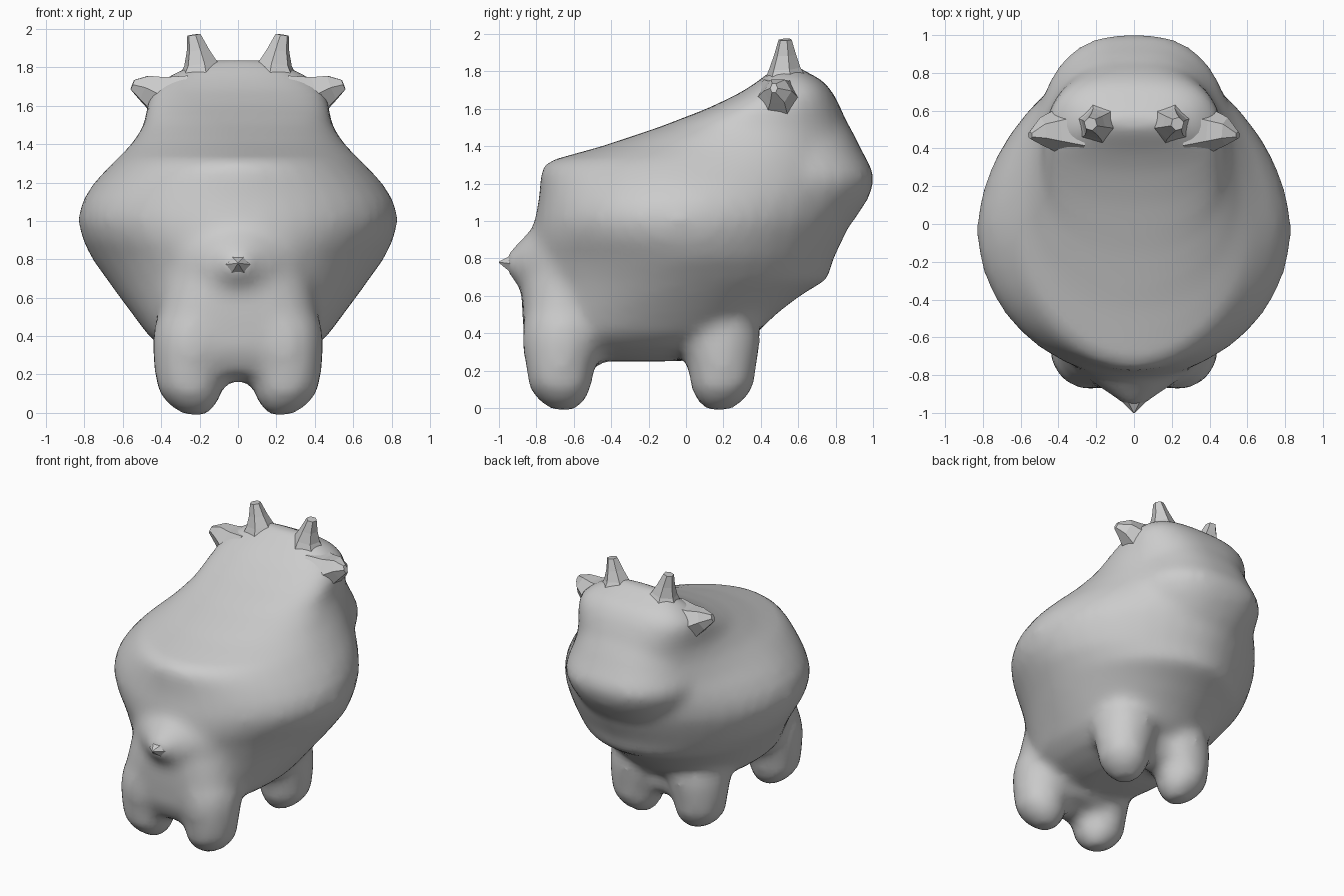
import bpy, bmesh, math
from mathutils import Vector


def spow(v, n):
    return math.copysign(abs(v) ** (2 / n), v)


def loft(bm, rings):
    """Skin a list of closed point rings and cap both ends."""
    loops = [[bm.verts.new(p) for p in ring] for ring in rings]
    n = len(loops[0])
    for a, b in zip(loops, loops[1:]):
        for i in range(n):
            j = (i + 1) % n
            bm.faces.new((a[i], a[j], b[j], b[i]))
    bm.faces.new(loops[0][::-1])
    bm.faces.new(loops[-1])


def egg(z, y0, y1, w, yc, n_rear, n_front, seg=40):
    """Horizontal slice with separate rear and front roundness."""
    pts = []
    for i in range(seg):
        t = 2 * math.pi * i / seg
        c, s = math.cos(t), math.sin(t)
        n, b = (n_front, y1 - yc) if s > 0 else (n_rear, yc - y0)
        pts.append((w * spow(c, n), yc + b * spow(s, n), z))
    return pts


def spike(bm, path, seg):
    """Tapered limb along (x, y, z, radius_a, radius_b) stations."""
    start, end = Vector(path[0][:3]), Vector(path[-1][:3])
    q = (end - start).to_track_quat('Z', 'Y')
    loft(bm, [[Vector(p[:3]) + q @ Vector((p[3] * math.cos(2 * math.pi * i / seg),
                                           p[4] * math.sin(2 * math.pi * i / seg), 0))
               for i in range(seg)] for p in path])


def finish(bm, name):
    bmesh.ops.recalc_face_normals(bm, faces=bm.faces)
    me = bpy.data.meshes.new(name)
    bm.to_mesh(me)
    bm.free()
    ob = bpy.data.objects.new(name, me)
    bpy.context.collection.objects.link(ob)
    return ob


# Body: slices z, rear y, front y, half width, widest y, roundness
SLICES = [
    (0.25, -0.42, -0.04, 0.14, -0.23, 2.0, 2.0),
    (0.28, -0.62, 0.15, 0.26, -0.22, 2.1, 2.1),
    (0.33, -0.76, 0.28, 0.38, -0.20, 2.2, 2.2),
    (0.40, -0.82, 0.38, 0.465, -0.18, 2.2, 2.2),
    (0.50, -0.84, 0.48, 0.54, -0.12, 2.0, 2.1),
    (0.60, -0.84, 0.61, 0.615, -0.08, 1.85, 2.0),
    (0.69, -0.84, 0.76, 0.68, -0.04, 1.8, 1.9),
    (0.80, -0.84, 0.79, 0.76, 0.00, 1.8, 1.85),
    (0.90, -0.83, 0.84, 0.81, -0.02, 1.9, 1.8),
    (1.00, -0.81, 0.88, 0.835, -0.03, 2.0, 1.8),
    (1.10, -0.79, 0.92, 0.815, -0.02, 2.0, 1.75),
    (1.20, -0.78, 0.95, 0.75, 0.00, 1.95, 1.75),
    (1.27, -0.78, 0.94, 0.685, 0.00, 1.85, 1.85),
    (1.32, -0.74, 0.93, 0.635, 0.02, 1.85, 2.0),
    (1.40, -0.45, 0.90, 0.555, 0.14, 2.0, 2.2),
    (1.50, -0.15, 0.87, 0.49, 0.30, 2.2, 2.4),
    (1.60, 0.11, 0.83, 0.475, 0.42, 2.3, 2.5),
    (1.68, 0.28, 0.79, 0.45, 0.50, 2.4, 2.6),
    (1.75, 0.39, 0.735, 0.37, 0.53, 2.5, 2.7),
    (1.80, 0.45, 0.64, 0.27, 0.54, 2.5, 2.7),
    (1.84, 0.51, 0.57, 0.17, 0.54, 2.5, 2.5),
]
# Blunt muzzle wedge fused to the front of the body
MUZZLE = [
    (0.92, 0.20, 0.83, 0.40, 0.30, 2, 2.2),
    (1.02, 0.20, 0.91, 0.47, 0.30, 2, 2.3),
    (1.12, 0.20, 0.975, 0.51, 0.30, 2, 2.4),
    (1.21, 0.20, 1.01, 0.53, 0.30, 2, 2.5),
    (1.27, 0.20, 1.00, 0.52, 0.30, 2, 2.5),
    (1.35, 0.20, 0.955, 0.49, 0.30, 2, 2.5),
    (1.50, 0.20, 0.88, 0.45, 0.30, 2, 2.5),
]
# Square haunches above the rear legs
HAUNCH = [
    (0.20, -0.80, -0.50, 0.36, -0.60, 3, 2),
    (0.32, -0.86, -0.40, 0.41, -0.60, 3.2, 2),
    (0.50, -0.875, -0.30, 0.42, -0.55, 3.2, 2),
    (0.65, -0.88, -0.30, 0.41, -0.50, 2.6, 2),
    (0.80, -0.865, -0.30, 0.40, -0.50, 2.1, 2),
    (0.95, -0.825, -0.30, 0.38, -0.50, 2, 2),
]
bm = bmesh.new()
for table in (SLICES, MUZZLE, HAUNCH):
    loft(bm, [egg(*s) for s in table])

# Four legs flaring into the body: height, radius, shift toward the middle
for y in (-0.675, 0.195):
    lean = 1 if y < 0 else -1
    for side in (-1, 1):
        spike(bm, [(side * (0.255 - d), y + lean * d * 0.6, z, r, r) for z, r, d in
                   ((-0.012, 0.06, 0.025), (0.03, 0.12, 0.01), (0.10, 0.168, 0), (0.20, 0.183, 0),
                    (0.27, 0.20, 0.01), (0.35, 0.22, 0.025), (0.45, 0.22, 0.04), (0.55, 0.19, 0.08))], 16)
    # Web between the pair of legs
    spike(bm, [(-0.25, y, 0.25, 0.13, 0.13), (0, y + lean * 0.02, 0.29, 0.13, 0.13),
               (0.25, y, 0.25, 0.13, 0.13)], 12)

# Tail swelling that the tail tip grows from
spike(bm, [(0, -0.76, 0.77, 0.32, 0.24), (0, -0.86, 0.77, 0.19, 0.16),
           (0, -0.93, 0.775, 0.09, 0.08), (0, -0.97, 0.778, 0.04, 0.04)], 16)
body = finish(bm, "body")
remesh = body.modifiers.new("fuse", 'REMESH')
remesh.mode = 'VOXEL'
remesh.voxel_size = 0.036
remesh.use_smooth_shade = True
soften = body.modifiers.new("soften", 'SMOOTH')
soften.factor = 0.5
soften.iterations = 8

# Tail tip
bm = bmesh.new()
spike(bm, [(0, -0.86, 0.77, 0.15, 0.12), (0, -0.92, 0.77, 0.085, 0.065),
           (0, -1.0, 0.78, 0.004, 0.004)], 6)
finish(bm, "tail_tip")

for side, label in ((-1, "left"), (1, "right")):
    # Faceted horn
    bm = bmesh.new()
    spike(bm, [(side * 0.19, 0.54, 1.71, 0.14, 0.16), (side * 0.195, 0.53, 1.82, 0.085, 0.09),
               (side * 0.21, 0.53, 1.89, 0.06, 0.06), (side * 0.23, 0.53, 1.97, 0.036, 0.036)], 6)
    finish(bm, label + "_horn")

    # Faceted ear sticking out sideways
    bm = bmesh.new()
    spike(bm, [(side * 0.32, 0.49, 1.62, 0.16, 0.17), (side * 0.42, 0.49, 1.66, 0.11, 0.11),
               (side * 0.49, 0.49, 1.695, 0.075, 0.075), (side * 0.55, 0.47, 1.71, 0.02, 0.03)], 6)
    finish(bm, label + "_ear")
